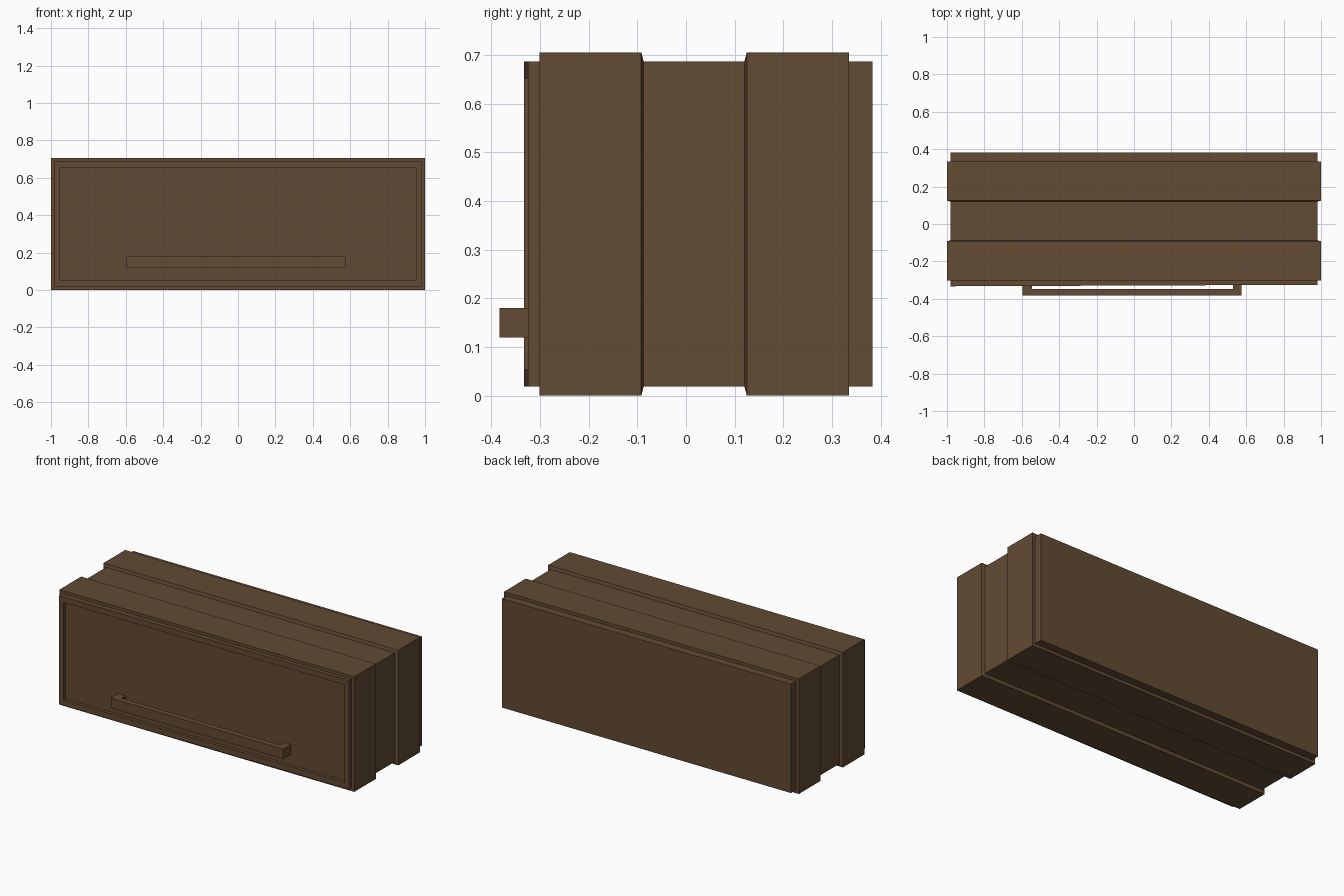
import bpy, bmesh

cube = bpy.data.objects.get("Cube")
if cube:
    bpy.data.objects.remove(cube)

brown = bpy.data.materials.new("dark wood brown")
brown.use_nodes = True
brown.diffuse_color = (0.122, 0.069, 0.033, 1)
brown.node_tree.nodes["Principled BSDF"].inputs["Base Color"].default_value = brown.diffuse_color

MID_Z = 0.353


def finish(name, bm):
    bmesh.ops.recalc_face_normals(bm, faces=bm.faces)
    mesh = bpy.data.meshes.new(name)
    bm.to_mesh(mesh)
    bm.free()
    mesh.materials.append(brown)
    obj = bpy.data.objects.new(name, mesh)
    bpy.context.scene.collection.objects.link(obj)
    return obj


def loft(name, sections):
    """Join rectangles (y, half width, half height) along y and cap both ends."""
    bm = bmesh.new()
    rings = []
    for y, w, h in sections:
        rings.append([bm.verts.new((sx * w, y, MID_Z + sz * h))
                      for sx, sz in ((-1, -1), (1, -1), (1, 1), (-1, 1))])
    for a, b in zip(rings, rings[1:]):
        for i in range(4):
            j = (i + 1) % 4
            bm.faces.new((a[i], a[j], b[j], b[i]))
    bm.faces.new(rings[0])
    bm.faces.new(rings[-1])
    return finish(name, bm)


# Cabinet with two raised bands, a groove between them and a recessed front
FRAME = (0.98, 0.334)
BAND = (1.0, 0.353)
cabinet = loft("cabinet_body", [
    (-0.309, 0.952, 0.299),
    (-0.329, 0.952, 0.299),
    (-0.329, *FRAME),
    (-0.301, *FRAME),
    (-0.301, *BAND),
    (-0.092, *BAND),
    (-0.087, *FRAME),
    (0.12, *FRAME),
    (0.125, *BAND),
    (0.335, *BAND),
    (0.335, *FRAME),
    (0.383, *FRAME),
])
# The front rim leans very slightly across its width
for v in cabinet.data.vertices:
    if v.co.y < -0.305:
        v.co.y += 0.004 * v.co.x

# Handle: one U-shaped outline, extruded upwards
outline = [(-0.595, -0.305), (-0.595, -0.383), (0.575, -0.383), (0.575, -0.305),
           (0.53, -0.305), (0.53, -0.348), (-0.545, -0.348), (-0.545, -0.305)]
bm = bmesh.new()
base = bm.faces.new([bm.verts.new((x, y, 0.12)) for x, y in outline])
top = bmesh.ops.extrude_face_region(bm, geom=[base])["geom"]
bmesh.ops.translate(bm, vec=(0, 0, 0.06),
                    verts=[g for g in top if isinstance(g, bmesh.types.BMVert)])
if not base.is_valid or len(bm.faces) < 10:
    bm.faces.new([v for v in bm.verts if v.co.z < 0.13])
finish("front_handle", bm)
